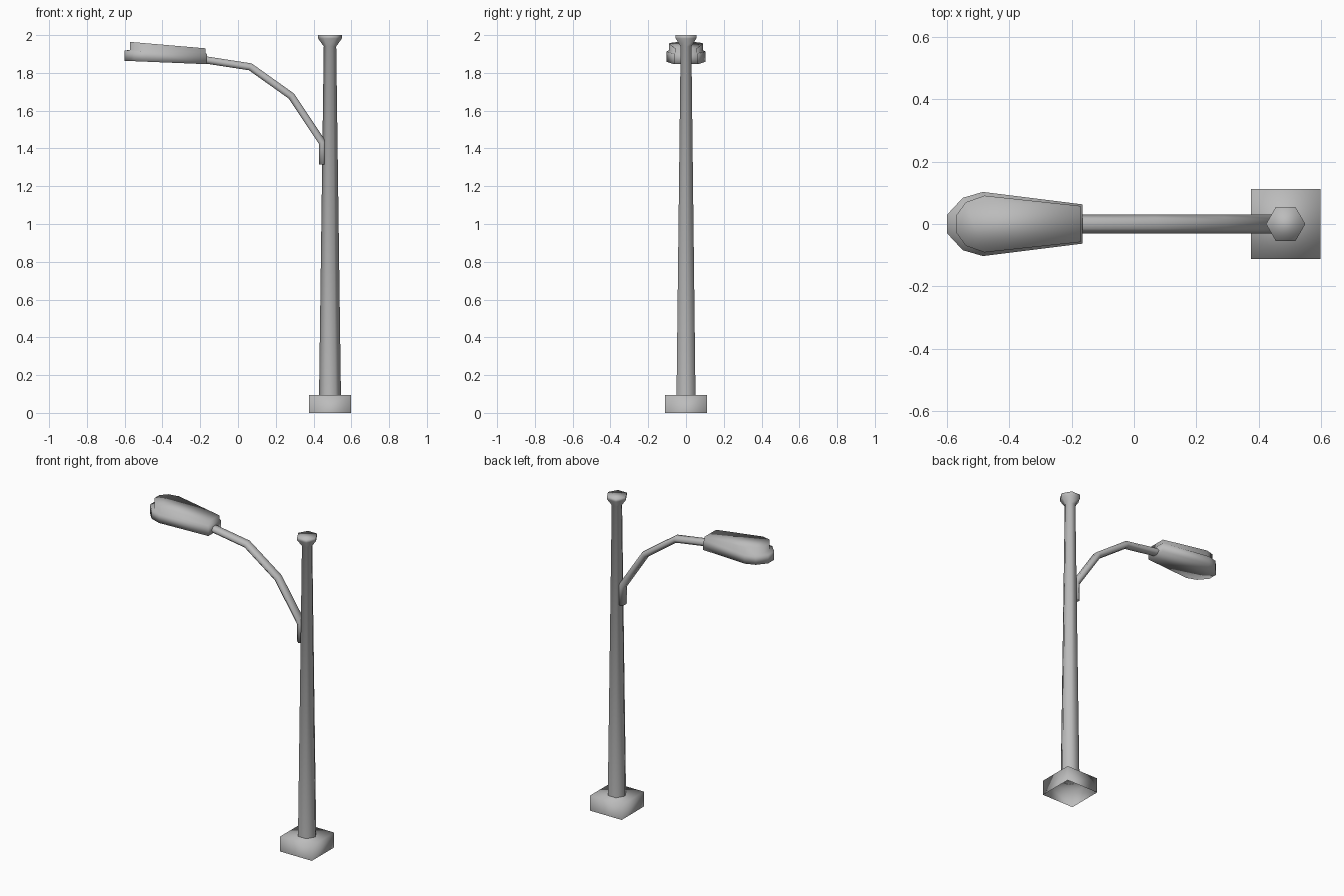
import bpy, bmesh, math
from mathutils import Vector

cube = bpy.data.objects.get("Cube")
if cube:
    bpy.data.objects.remove(cube)

grey = bpy.data.materials.new("grey metal")
grey.use_nodes = True
COLOR = (0.5, 0.5, 0.5, 1)
grey.diffuse_color = COLOR
grey.node_tree.nodes["Principled BSDF"].inputs["Base Color"].default_value = COLOR

POLE_X = 0.487


def loft(name, rings, cap_start=False, cap_end=False):
    """Skin a list of equally long point rings into one smooth object."""
    bm = bmesh.new()
    loops = [[bm.verts.new(p) for p in ring] for ring in rings]
    n = len(loops[0])
    for a, b in zip(loops, loops[1:]):
        for i in range(n):
            j = (i + 1) % n
            bm.faces.new((a[i], a[j], b[j], b[i]))
    if cap_start:
        bm.faces.new(loops[0][::-1])
    if cap_end:
        bm.faces.new(loops[-1])
    bmesh.ops.recalc_face_normals(bm, faces=bm.faces)
    for f in bm.faces:
        f.smooth = True
    mesh = bpy.data.meshes.new(name)
    bm.to_mesh(mesh)
    bm.free()
    mesh.materials.append(grey)
    obj = bpy.data.objects.new(name, mesh)
    bpy.context.collection.objects.link(obj)
    return obj


def polygon(r, z, sides, turn=0):
    angles = [turn + math.tau * i / sides for i in range(sides)]
    return [(POLE_X + r * math.cos(a), r * math.sin(a), z) for a in angles]


# Square footing, open underneath
half_diag = 0.112 * math.sqrt(2)
loft("footing", [polygon(half_diag, z, 4, math.pi / 4) for z in (0, 0.095)], cap_end=True)

# Tapered six-sided pole with a flared cap
pole_profile = [(0.058, 0.093), (0.033, 1.94), (0.063, 1.982), (0.063, 2.0)]
loft("pole", [polygon(r, z, 6) for r, z in pole_profile], cap_end=True)

# Bent arm: hexagonal section swept along the path, mitred at each bend
path = [Vector((x, 0, z)) for x, z in
        ((0.447, 1.315), (0.447, 1.43), (0.283, 1.677), (0.065, 1.832), (-0.2, 1.873))]
rings = []
for i, p in enumerate(path):
    before = (p - path[i - 1]).normalized() if i else (path[1] - p).normalized()
    after = (path[i + 1] - p).normalized() if i + 1 < len(path) else before
    tangent = (before + after).normalized()
    side = Vector((0, 1, 0))
    normal = tangent.cross(side) / tangent.dot(before)
    rings.append([p + side * 0.03 * math.cos(a) + normal * 0.022 * math.sin(a)
                  for a in (math.tau * k / 6 for k in range(6))])
loft("arm", rings, cap_start=True)


# Lamp head: mirrored outlines stacked from the rim to the lid
def outline(half, z_tip, z_neck):
    x0, x1 = half[0][0], half[-1][0]
    pts = half + [(x, -y) for x, y in reversed(half)]
    return [(x, y, z_tip + (z_neck - z_tip) * (x - x0) / (x1 - x0)) for x, y in pts]


rim = [(-0.6, 0.03), (-0.55, 0.084), (-0.485, 0.103), (-0.165, 0.063)]
lid = [(-0.572, 0.026), (-0.54, 0.07), (-0.48, 0.091), (-0.172, 0.058)]
loft("lamp_head", [
    outline(rim, 1.864, 1.846),
    outline(rim, 1.918, 1.9),
    outline(lid, 1.922, 1.908),
    outline(lid, 1.964, 1.93),
], cap_start=True, cap_end=True)
